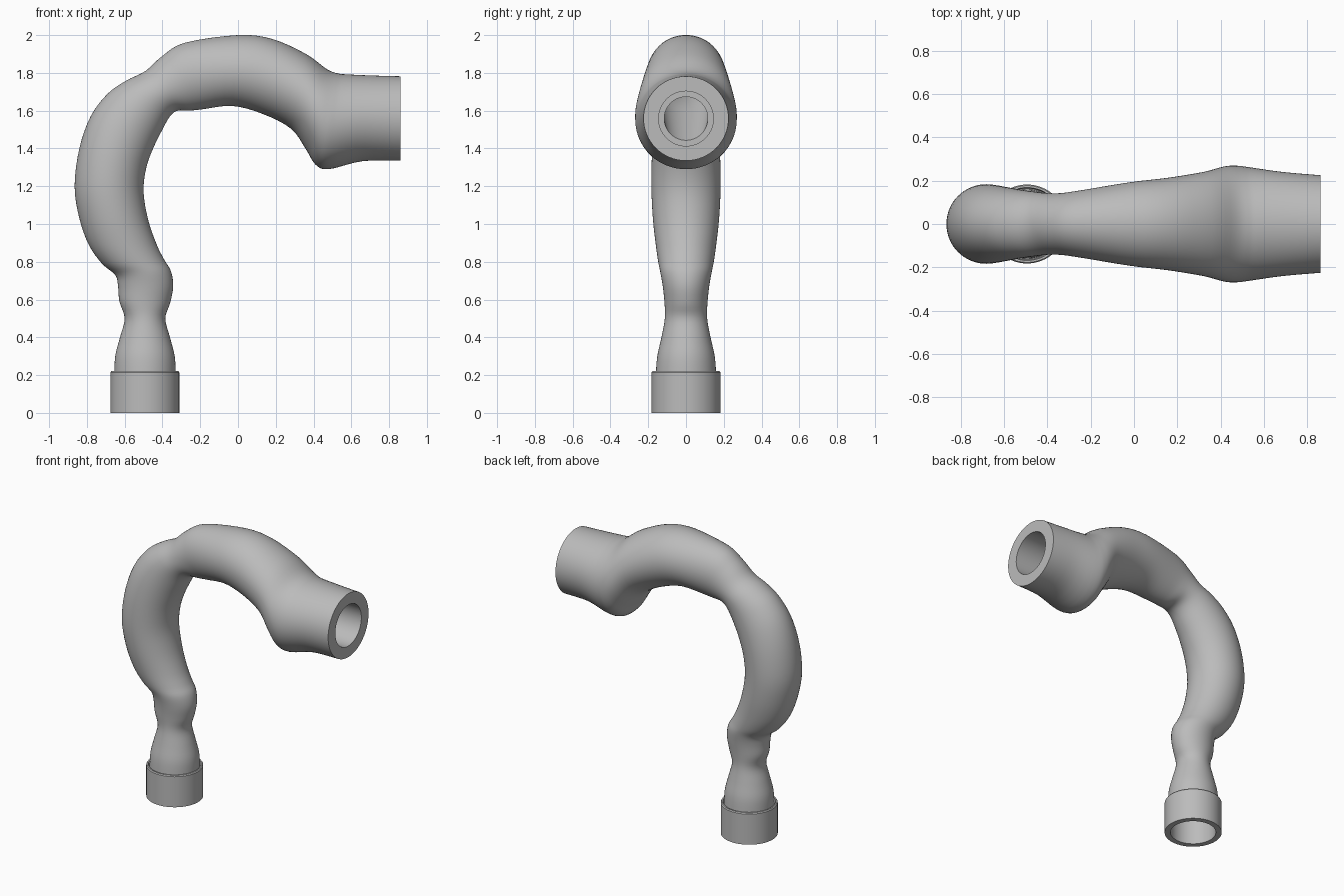
import bpy
import bmesh
import math
from mathutils import Vector

SEGMENTS = 64      # points around each section
STEPS = 4          # interpolated sections between two stations

default_cube = bpy.data.objects.get("Cube")
if default_cube:
    bpy.data.objects.remove(default_cube, do_unlink=True)

# One plain grey for the whole model
grey = bpy.data.materials.new("plain grey")
grey.use_nodes = True
grey_value = (0.5, 0.5, 0.5, 1)
grey.diffuse_color = grey_value
grey.node_tree.nodes["Principled BSDF"].inputs["Base Color"].default_value = grey_value

# Pipe stations: outer bend x, z, inner bend x, z, half width
STATIONS = [
    (-.655, .2, -.33, .2, .16),
    (-.65, .3, -.335, .3, .152),
    (-.625, .4, -.36, .4, .13),
    (-.6, .5, -.385, .5, .112),
    (-.628, .59, -.36, .58, .114),
    (-.635, .67, -.343, .67, .123),
    (-.65, .73, -.355, .75, .135),
    (-.72, .79, -.39, .81, .147),
    (-.79, .89, -.43, .89, .16),
    (-.84, 1.03, -.475, 1.02, .175),
    (-.865, 1.2, -.5, 1.17, .183),
    (-.84, 1.4, -.485, 1.3, .181),
    (-.78, 1.57, -.445, 1.41, .172),
    (-.69, 1.69, -.4, 1.5, .16),
    (-.59, 1.76, -.36, 1.57, .15),
    (-.49, 1.81, -.32, 1.6, .142),
    (-.4, 1.89, -.26, 1.6, .143),
    (-.28, 1.96, -.19, 1.607, .157),
    (0, 2, -.03, 1.625, .193),
    (.18, 1.98, .13, 1.583, .213),
    (.36, 1.9, .28, 1.505, .24),
    (.47, 1.82, .36, 1.395, .265),
    (.53, 1.797, .41, 1.315, .269),
    (.58, 1.792, .48, 1.29, .262),
    (.71, 1.786, .66, 1.333, .24),
    (.86, 1.782, .86, 1.335, .225),
]


def smooth_stations(stations):
    """Pass a Catmull-Rom curve through every station value."""
    result = []
    last = len(stations) - 1
    for i in range(last):
        before, start = stations[max(i - 1, 0)], stations[i]
        end, after = stations[i + 1], stations[min(i + 2, last)]
        for step in range(STEPS):
            t = step / STEPS
            result.append([
                b + t * (c - a + t * (2 * a - 5 * b + 4 * c - d + t * (3 * (b - c) + d - a))) / 2
                if step else b
                for a, b, c, d in zip(before, start, end, after)])
    result.append(stations[last])
    return result


def section(station, scale=1):
    """Elliptical ring of points spanning the outer and inner bend."""
    outer_x, outer_z, inner_x, inner_z, width = station
    outer = Vector((outer_x, 0, outer_z))
    inner = Vector((inner_x, 0, inner_z))
    centre = (outer + inner) / 2
    across = (outer - inner) / 2 * scale
    side = Vector((0, width * scale, 0))
    angles = [math.tau * k / SEGMENTS for k in range(SEGMENTS)]
    return [centre + across * math.cos(a) + side * math.sin(a) for a in angles]


def upright_circle(x, z, radius):
    return section((x, z + radius, x, z - radius, radius))


def flat_circle(x, z, radius):
    return section((x - radius, z, x + radius, z, radius))


def closed_loft(name, rings):
    """Skin rings into a closed hollow shell; the last ring joins the first."""
    bm = bmesh.new()
    loops = [[bm.verts.new(point) for point in ring] for ring in rings]
    for i, loop in enumerate(loops):
        following = loops[(i + 1) % len(loops)]
        for k in range(SEGMENTS):
            n = (k + 1) % SEGMENTS
            bm.faces.new((loop[k], loop[n], following[n], following[k]))
    bmesh.ops.recalc_face_normals(bm, faces=bm.faces)
    mesh = bpy.data.meshes.new(name)
    bm.to_mesh(mesh)
    bm.free()
    mesh.materials.append(grey)
    obj = bpy.data.objects.new(name, mesh)
    bpy.context.collection.objects.link(obj)
    return obj


# Curved pipe: outer skin, stepped mouth, then the bore back to the base
skin = smooth_stations(STATIONS)
mouth_x, mouth_z, step_x = .86, 1.558, .55
rings = [section(s) for s in skin]
rings += [
    upright_circle(mouth_x, mouth_z, .145),
    upright_circle(step_x, mouth_z, .145),
    upright_circle(step_x, mouth_z, .115),
]
bore = [s for s in skin if (s[0] + s[2]) / 2 < .3]
rings += [section(s, .62) for s in reversed(bore)]
curved_pipe = closed_loft("curved_pipe", rings)

# Base collar: short sleeve with a small groove around the pipe
collar_profile = [
    (.145, 0), (.182, 0), (.182, .215), (.177, .222),
    (.168, .222), (.164, .2), (.145, .2),
]
base_collar = closed_loft(
    "base_collar", [flat_circle(-.493, z, r) for r, z in collar_profile])

# Smooth shading with crisp rims
bpy.ops.object.select_all(action="DESELECT")
for part in (curved_pipe, base_collar):
    part.select_set(True)
bpy.context.view_layer.objects.active = curved_pipe
bpy.ops.object.shade_smooth_by_angle(angle=math.radians(35))
